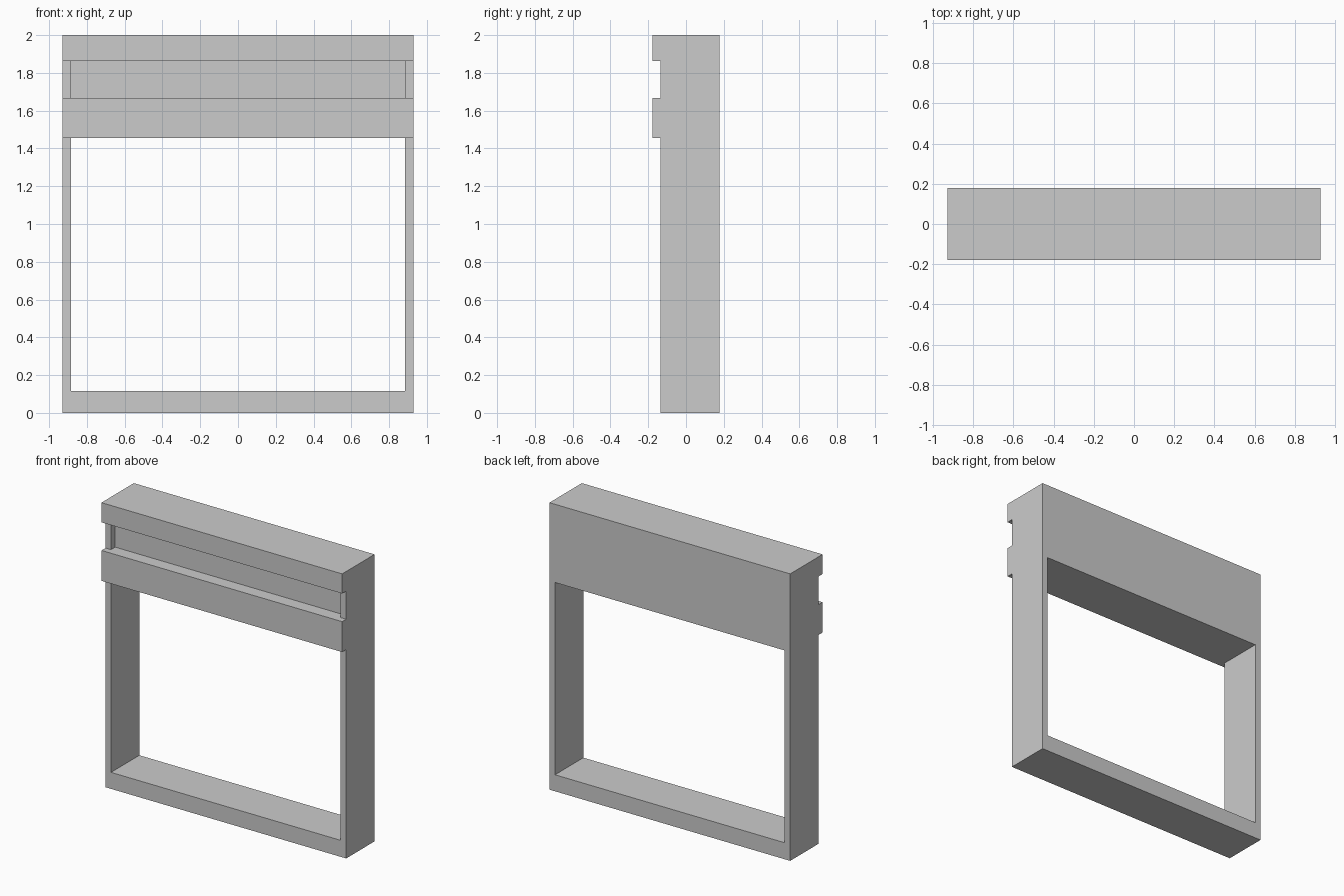
import bpy

if "Cube" in bpy.data.objects:
    bpy.data.objects.remove(bpy.data.objects["Cube"])

W, D, H = 0.928, 0.178, 2.0      # half width, half depth, height
IN = 0.885                       # half width of the opening
POST_Y = -0.134                  # front face of the posts
PANEL_Y = -0.088                 # face of the recessed panel
SILL, LINTEL = 0.115, 1.455      # opening bottom and top
GROOVE = (1.667, 1.863)          # groove between the two front bands


def box(name, x, y, z):
    """Box spanning the (min, max) pairs x, y, z."""
    bpy.ops.mesh.primitive_cube_add(size=1)
    ob = bpy.context.object
    ob.name = name
    for v in ob.data.vertices:
        v.co = [lo + (c + 0.5) * (hi - lo) for c, (lo, hi) in zip(v.co, (x, y, z))]
    return ob


def cut(target, x, y, z):
    """Subtract a box from the target."""
    cutter = box("cutter", x, y, z)
    cutter.hide_render = True
    mod = target.modifiers.new("cut", 'BOOLEAN')
    mod.operation = 'DIFFERENCE'
    mod.solver = 'EXACT'
    mod.object = cutter
    bpy.context.view_layer.objects.active = target
    bpy.ops.object.modifier_apply(modifier=mod.name)
    bpy.data.objects.remove(cutter, do_unlink=True)


# Solid block holding posts, sill and header
frame = box("frame", (-W, W), (-D, D), (0, H))

# Set the posts and sill back behind the header bands
cut(frame, (-2, 2), (-1, POST_Y), (-1, LINTEL))
# Groove across the header
cut(frame, (-2, 2), (-1, POST_Y), GROOVE)
# Deeper panel recess between the posts
cut(frame, (-IN, IN), (-1, PANEL_Y), GROOVE)
# Main opening
cut(frame, (-IN, IN), (-1, 1), (SILL, LINTEL))
